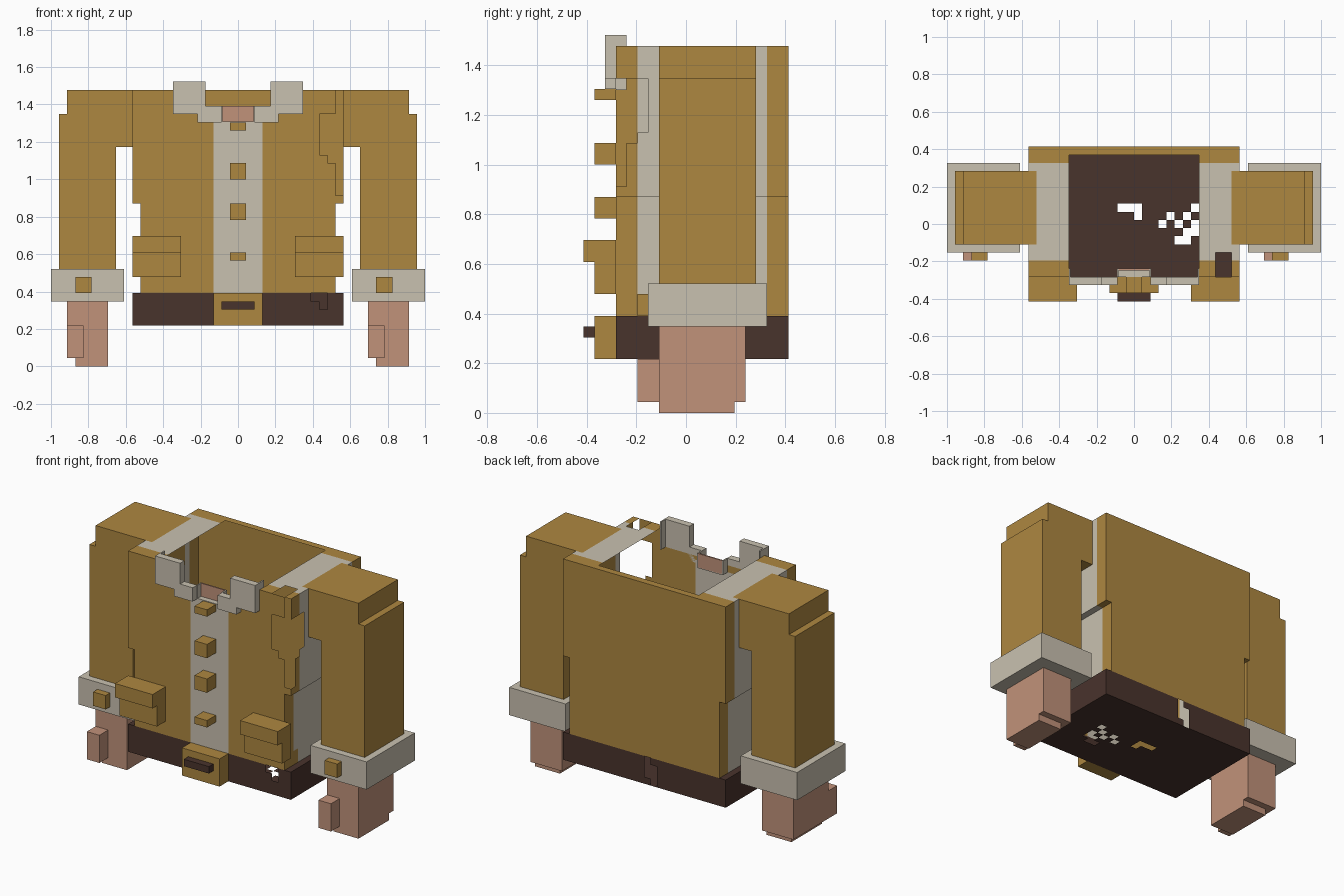
import bpy, bmesh
from mathutils import Vector

cube = bpy.data.objects.get("Cube")
if cube:
    bpy.data.objects.remove(cube, do_unlink=True)

V = 1 / 23  # size of one block


def linear(c):
    c /= 255
    return c / 12.92 if c <= 0.04045 else ((c + 0.055) / 1.055) ** 2.4


def material(name, rgb):
    m = bpy.data.materials.new(name)
    col = [linear(c) for c in rgb] + [1]
    m.use_nodes = True
    m.diffuse_color = col
    m.node_tree.nodes["Principled BSDF"].inputs["Base Color"].default_value = col
    return m


OCHRE, CREAM, DARK, SKIN = range(4)
MATS = [material("ochre cloth", (174, 135, 64)), material("cream lining", (201, 193, 176)),
        material("dark leather", (73, 51, 44)), material("skin", (193, 146, 122))]


def finish(name, bm):
    me = bpy.data.meshes.new(name)
    bm.to_mesh(me)
    bm.free()
    for m in MATS:
        me.materials.append(m)
    ob = bpy.data.objects.new(name, me)
    bpy.context.collection.objects.link(ob)
    return ob


def box(name, x, y, z, colour):
    """Solid block from (low, high) pairs in block units."""
    bm = bmesh.new()
    bmesh.ops.create_cube(bm, size=1)
    for v in bm.verts:
        v.co = Vector([(r[0] + r[1]) / 2 + c * (r[1] - r[0])
                       for r, c in zip((x, y, z), v.co)]) * V
    for f in bm.faces:
        f.material_index = colour
    return finish(name, bm)


def pair(name, x, y, z, colour):
    """Mirrored left and right blocks."""
    box("left_" + name, x, y, z, colour)
    box("right_" + name, (-x[1], -x[0]), y, z, colour)


def sheet(name, axis, at, sign, u, v, rule):
    """Cloth sheet of cells; rule(u, v) at a cell centre gives a colour, or None for a gap."""
    bm = bmesh.new()
    for i in range(int(u[1] - u[0])):
        for j in range(int(v[1] - v[0])):
            a, b = u[0] + i, v[0] + j
            colour = rule(a + 0.5, b + 0.5)
            if colour is None:
                continue
            corners = []
            for p, q in ((a, b), (a + 1, b), (a + 1, b + 1), (a, b + 1)):
                co = [p, q]
                co.insert(axis, at)
                corners.append(bm.verts.new(Vector(co) * V))
            f = bm.faces.new(corners)
            f.material_index = colour
            f.normal_update()
            if f.normal[axis] * sign < 0:
                f.normal_flip()
    bmesh.ops.remove_doubles(bm, verts=bm.verts, dist=V / 100)
    return finish(name, bm)


FRONT, BACK = -6.5, 9.5
BELT, HEM, WAIST, TOP = 5, 9, 20, 34


def half_width(z):
    return 12 if HEM < z < WAIST else 13


# Torn shoulder: how far the tear reaches in from the front corner
def tear(z):
    for low, high, x, y in ((21, 25, 12, -5.5), (25, 26, 11, -4.5), (26, 31, 10, -3.5)):
        if low < z < high:
            return x, y
    return (12 if z > 31 else 99), -99


def front_rule(x, z):
    if abs(x) > half_width(z) or x > tear(z)[0]:
        return None
    if z < HEM:
        torn = 9 < x < 11 and z > 8 or 10 < x < 11 and z > 7
        return None if torn else DARK
    if abs(x) < 8 and z > 31 or abs(x) < 2 and z > 30:
        return None
    return CREAM if abs(x) < 3 and z < 30 else OCHRE


def back_rule(x, z):
    if abs(x) > half_width(z):
        return None
    if z < HEM:
        torn = -1 < x < 0 and z > 6 or -2 < x < -1 and z < 8
        return None if torn else DARK
    return OCHRE


def side_rule(side):
    def rule(y, z):
        if z < HEM:
            return DARK
        if side > 0 and y < tear(z)[1] or -2.5 < y < 6.5 and z > 27:
            return None
        if side > 0 and y < -3.5 and z < 11:
            return OCHRE
        return CREAM if -4.5 < y < 7.5 else OCHRE
    return rule


def roof_rule(x, y):
    if abs(x) < 8:
        return OCHRE if y > 8.5 else None
    if 10 < x < 12 and y < -3.5:
        return None
    if abs(x) > 12 and -2.5 < y < 6.5:
        return OCHRE
    return CREAM if -4.5 < y < 7.5 else OCHRE


# Worn-through cells of the floor, by column and row
WORN = {(-2, 2), (-1, 2), (0, 2), (0, 1), (7, 2), (6, 1), (4, 1), (3, 0), (5, 0),
        (7, 0), (7, -1), (6, -1), (5, -2), (6, -2)}


def floor_rule(x, y):
    return None if (round(x - 0.5), round(y)) in WORN else DARK


# Jacket shell
sheet("jacket_front", 1, FRONT, -1, (-13, 13), (BELT, TOP), front_rule)
sheet("jacket_back", 1, BACK, 1, (-13, 13), (BELT, TOP), back_rule)
sheet("shoulders", 2, TOP, 1, (-13, 13), (FRONT, BACK), roof_rule)
sheet("jacket_floor", 2, BELT, -1, (-13, 13), (FRONT, BACK), floor_rule)
for side, label in ((1, "left"), (-1, "right")):
    rule = side_rule(side)
    sheet(label + "_belt_side", 0, 13 * side, side, (FRONT, BACK), (BELT, HEM), rule)
    sheet(label + "_lower_side", 0, 12 * side, side, (FRONT, BACK), (HEM, WAIST), rule)
    sheet(label + "_upper_side", 0, 13 * side, side, (FRONT, BACK), (WAIST, TOP), rule)
    rim = (12, 13) if side > 0 else (-13, -12)
    sheet(label + "_belt_rim", 2, HEM, 1, rim, (FRONT, BACK), lambda x, y: DARK)
    sheet(label + "_side_step", 2, WAIST, -1, rim, (FRONT, BACK),
          lambda x, y: CREAM if -4.5 < y < 7.5 else OCHRE)

# Sleeves, cuffs and cuff buttons
pair("sleeve_top", (13, 21), (-2.5, 6.5), (27, 34), OCHRE)
pair("sleeve", (15, 22), (-2.5, 6.5), (12, 31), OCHRE)
pair("cuff", (14, 23), (-3.5, 7.5), (8, 12), CREAM)
for label, x, hand in (("left", 17, 16), ("right", -20, -21)):
    box(label + "_cuff_button", (x, x + 2), (-4.5, -3.5), (9, 11), OCHRE)
    box(label + "_hand", (hand, hand + 5), (-2.5, 5.5), (1, 8), SKIN)
    box(label + "_thumb", (hand, hand + 2), (-4.5, -2.5), (1, 5), SKIN)
    low = hand + 1
    box(label + "_fingertips", (low, low + 4), (-2.5, 4.5), (0, 1), SKIN)

# Pockets with flaps
pair("pocket", (7, 13), (-8.5, FRONT), (11, 14), OCHRE)
pair("pocket_flap", (7, 13), (-9.5, FRONT), (14, 16), OCHRE)

# Buttons and buckle
for i, z in enumerate(((13, 14), (18, 20), (23, 25), (29, 30))):
    box("button_%d" % (i + 1), (-1, 1), (-8.5, FRONT), z, OCHRE)
box("buckle", (-3, 3), (-8.5, FRONT), (5, 9), OCHRE)
box("buckle_bar", (-2, 2), (-9.5, -8.5), (7, 8), DARK)

# Collar and neck
pair("collar_wing", (4, 8), (-7.5, FRONT), (31, 35), CREAM)
pair("collar_wing_edge", (7.8, 8), (FRONT, -5.5), (31, 35), CREAM)
pair("collar_point", (2, 5), (-7.5, FRONT), (30, 32), CREAM)
pair("collar_inner", (1.9, 2.1), (FRONT, -5.5), (30, 32), CREAM)
box("collar_ledge", (-2, 2), (FRONT, -5.5), (29.9, 30.1), CREAM)
box("neck", (-2, 2), (-5.7, -5.5), (30, 32), SKIN)
